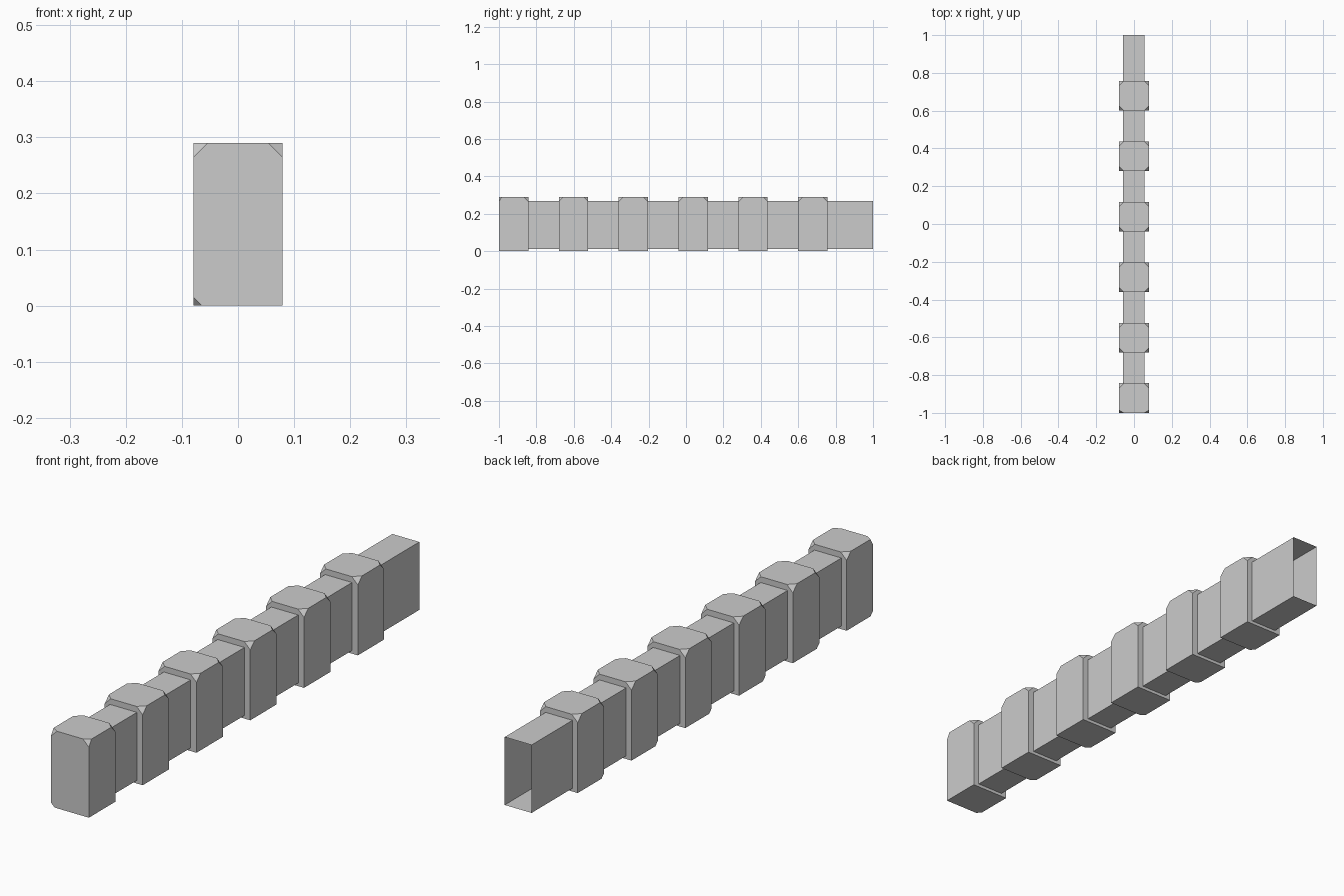
import bpy
import bmesh
from mathutils import Vector

cube = bpy.data.objects.get("Cube")
if cube:
    bpy.data.objects.remove(cube, do_unlink=True)

# Single plain grey
grey = bpy.data.materials.new("light grey")
grey.use_nodes = True
colour = (0.6, 0.6, 0.6, 1)
grey.diffuse_color = colour
grey.node_tree.nodes["Principled BSDF"].inputs["Base Color"].default_value = colour

COUNT = 6
PITCH = 0.32
BLOCK_LENGTH = 0.157


def make_box(low, high):
    """Box mesh spanning two opposite corners."""
    bm = bmesh.new()
    bmesh.ops.create_cube(bm, size=1)
    for v in bm.verts:
        v.co = Vector([l if c < 0 else h for c, l, h in zip(v.co, low, high)])
    return bm


def chop_corner(bm, corner, sizes):
    """Slice one corner off, given the cut distance along each axis."""
    signs = [1 if c > 0 else -1 for c in corner]
    reach = Vector([max(v.co[i] * signs[i] for v in bm.verts) * signs[i] for i in range(3)])
    normal = Vector([s / d for s, d in zip(signs, sizes)])
    point = reach - Vector((signs[0] * sizes[0], 0, 0))
    cut = bmesh.ops.bisect_plane(bm, geom=bm.verts[:] + bm.edges[:] + bm.faces[:],
                                 plane_co=point, plane_no=normal, clear_outer=True)
    edges = [e for e in cut["geom_cut"] if isinstance(e, bmesh.types.BMEdge)]
    bmesh.ops.contextual_create(bm, geom=edges)


def finish(bm, name):
    bmesh.ops.recalc_face_normals(bm, faces=bm.faces)
    mesh = bpy.data.meshes.new(name)
    bm.to_mesh(mesh)
    bm.free()
    mesh.materials.append(grey)
    obj = bpy.data.objects.new(name, mesh)
    bpy.context.collection.objects.link(obj)


for i in range(COUNT):
    start = -1 + i * PITCH
    end = start + BLOCK_LENGTH
    following = start + PITCH if i < COUNT - 1 else 1

    # Wide block with its top corners and one lower front corner chopped
    half = BLOCK_LENGTH / 2
    bm = make_box((-0.079, -half, -0.145), (0.079, half, 0.145))
    front_depth = 0.015 if i == 0 else 0.025
    for side in (-1, 1):
        chop_corner(bm, (side, -1, 1), (0.025, front_depth, 0.025))
        chop_corner(bm, (side, 1, 1), (0.025, 0.025, 0.025))
    chop_corner(bm, (-1, -1, -1), (0.015, 0.015, 0.015))
    bmesh.ops.translate(bm, verts=bm.verts, vec=(0, start + half, 0.145))
    finish(bm, f"block_{i + 1}")

    # Narrow sleeve behind the block, open at both ends
    bm = make_box((-0.057, end, 0.012), (0.055, following, 0.268))
    bm.normal_update()
    ends = [f for f in bm.faces if abs(f.normal.y) > 0.9]
    bmesh.ops.delete(bm, geom=ends, context="FACES_ONLY")
    finish(bm, f"sleeve_{i + 1}")
